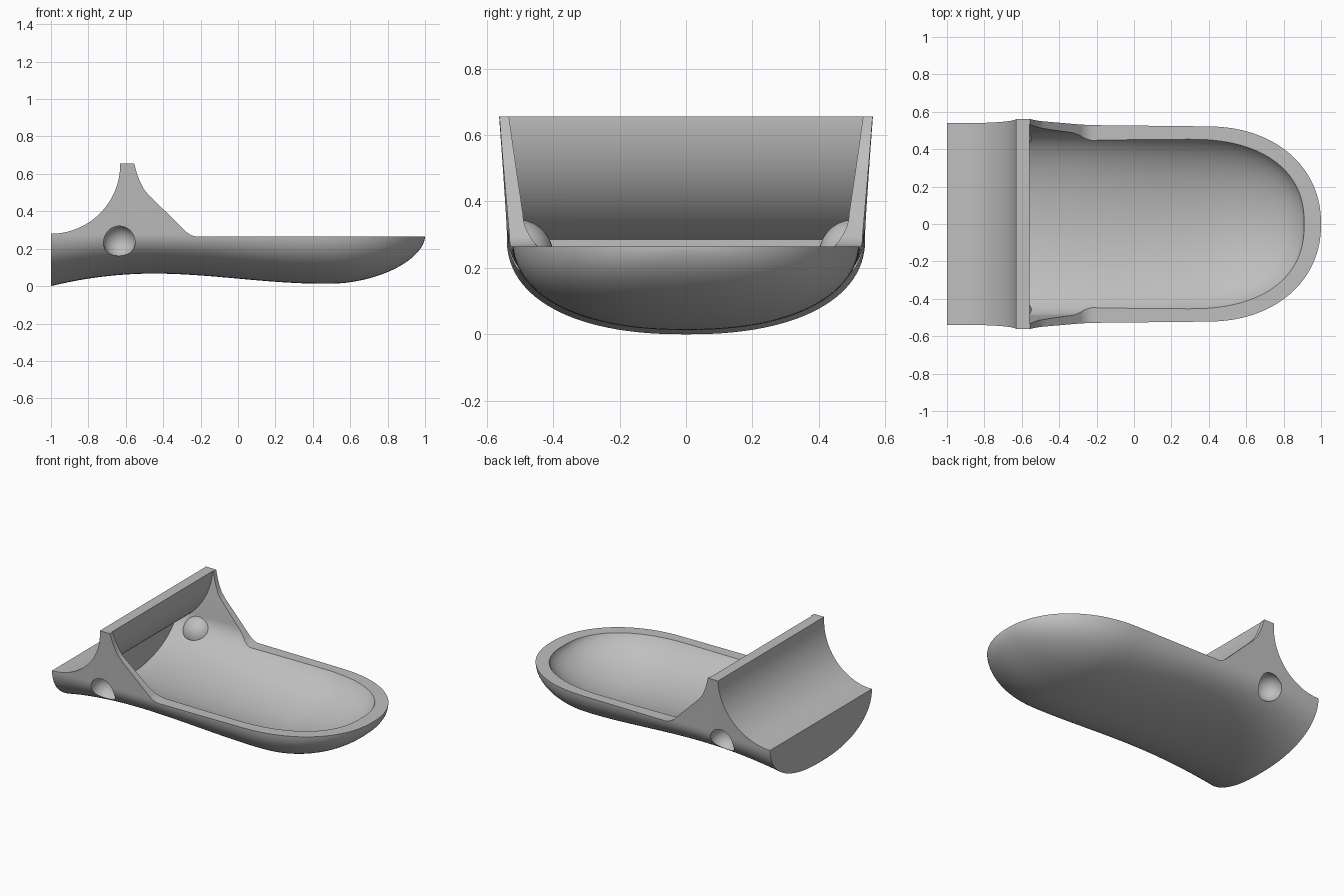
import bpy, bmesh, math
from mathutils import Matrix

RIM = 0.265      # height of the tray rim
TOP = 0.8        # cutters and lofts run up to here

cube = bpy.data.objects.get("Cube")
if cube:
    bpy.data.objects.remove(cube, do_unlink=True)

grey = bpy.data.materials.new("plain grey")
grey.use_nodes = True
colour = (0.52, 0.52, 0.52, 1)
grey.diffuse_color = colour
grey.node_tree.nodes["Principled BSDF"].inputs["Base Color"].default_value = colour


def finish(bm, name):
    bmesh.ops.recalc_face_normals(bm, faces=bm.faces)
    mesh = bpy.data.meshes.new(name)
    bm.to_mesh(mesh)
    bm.free()
    obj = bpy.data.objects.new(name, mesh)
    bpy.context.collection.objects.link(obj)
    return obj


def underside(x):
    """Height of the keel line, before the nose turns up."""
    if x < -0.45:
        return 0.067 - 0.067 * ((x + 0.45) / 0.55) ** 2
    t = min((x + 0.45) / 0.9, 1)
    return 0.067 - 0.054 * t * t * (3 - 2 * t)


def taper(x, start, tip, power):
    """1 along the straight part, rounding down to 0 at the tip."""
    t = min(max((x - start) / (tip - start), 0), 1)
    return max(1 - t ** power, 0) ** (1 / power)


def loft(name, back, tip, start, half_width, plan, fullness, belly, thickness, flare):
    """Bowl-shaped hull lofted along x; its widest line lies 'belly' above the rim."""
    bm = bmesh.new()
    rings = []
    steps, arc = 64, 56
    for i in range(steps + 1):
        x = back + (tip - 0.0005 - back) * math.sin(math.pi / 2 * i / steps)
        w = (half_width - 0.012 * (x + 0.25)) * taper(x, start, tip, plan)
        nose = taper(x, start + 0.1, tip, 1.8)
        centre = RIM + belly * nose
        d = (RIM + belly - underside(x) - thickness) * nose
        wide = w + flare * (TOP - centre)
        pts = [(-wide, TOP)]
        for k in range(arc + 1):
            a = math.pi * k / arc
            across = math.copysign(abs(math.cos(a)) ** (2 / fullness), math.cos(a))
            down = abs(math.sin(a)) ** (2 / fullness)
            pts.append((-w * across, centre - d * down))
        pts.append((wide, TOP))
        rings.append([bm.verts.new((x, y, z)) for y, z in pts])
    for a, b in zip(rings, rings[1:]):
        for k in range(len(a)):
            n = (k + 1) % len(a)
            bm.faces.new((a[k], a[n], b[n], b[k]))
    bm.faces.new(rings[0])
    bm.faces.new(rings[-1])
    return finish(bm, name)


def side_prism(name, outline):
    """Side outline in x and z, extruded across the width."""
    bm = bmesh.new()
    face = bm.faces.new([bm.verts.new((x, -1, z)) for x, z in outline])
    new = bmesh.ops.extrude_face_region(bm, geom=[face])["geom"]
    bmesh.ops.translate(bm, vec=(0, 2, 0),
                        verts=[v for v in new if isinstance(v, bmesh.types.BMVert)])
    return finish(bm, name)


def ball(name, side, radius):
    bm = bmesh.new()
    bmesh.ops.create_uvsphere(bm, u_segments=40, v_segments=24, radius=radius,
                              matrix=Matrix.Translation((-0.635, side * 0.505, 0.24)))
    return finish(bm, name)


def combine(obj, cutter, operation):
    """Apply a boolean and throw the cutter away."""
    mod = obj.modifiers.new("cut", 'BOOLEAN')
    mod.object, mod.operation, mod.solver = cutter, operation, 'EXACT'
    graph = bpy.context.evaluated_depsgraph_get()
    mesh = bpy.data.meshes.new_from_object(obj.evaluated_get(graph))
    obj.modifiers.clear()
    obj.data = mesh
    bpy.data.objects.remove(cutter, do_unlink=True)


def saddle_arc(rx, rz, last, steps=32):
    """Arc dropping back from the ridge, angle measured down from the ridge."""
    angles = [math.radians(last * i / steps) for i in range(steps + 1)]
    return [(-1 + rx * math.cos(a), 0.65 - rz * math.sin(a)) for a in angles]


# Outer body: full-sided hull trimmed by its side outline
body = loft("tray_body", -1, 1, 0.4, 0.531, 2.15, 2.3, 0.03, 0, 0.075)
front_slope = [(1.2, RIM), (-0.225, RIM), (-0.25, 0.272), (-0.275, 0.288), (-0.48, 0.49),
               (-0.505, 0.52), (-0.525, 0.56), (-0.54, 0.6), (-0.555, 0.655)]
outline = front_slope + [(-0.63, 0.655)] + saddle_arc(0.37, 0.37, 90)
outline += [(-1.2, 0.28), (-1.2, -0.2), (1.2, -0.2)]
combine(body, side_prism("side_trim", outline), 'INTERSECT')

# Cavity: rounder inner hull running back beneath the curved saddle
cavity = loft("cavity", -0.9, 0.91, 0.3, 0.49, 2.35, 2, 0.1, 0.06, 0.135)
hollow = [(1.2, 1), (-0.56, 1)] + saddle_arc(0.44, 0.41, 63)
hollow += [(-0.8, -0.2), (1.2, -0.2)]
combine(cavity, side_prism("cavity_trim", hollow), 'INTERSECT')

# Round sockets: bumps left standing inside, dimples cut outside
for side in (-1, 1):
    combine(cavity, ball("socket_bump", side, 0.105), 'DIFFERENCE')
combine(body, cavity, 'DIFFERENCE')
for side in (-1, 1):
    combine(body, ball("socket_dimple", side, 0.087), 'DIFFERENCE')

body.data.materials.clear()
body.data.materials.append(grey)
for poly in body.data.polygons:
    poly.material_index = 0
bpy.ops.object.select_all(action='DESELECT')
body.select_set(True)
bpy.context.view_layer.objects.active = body
bpy.ops.object.shade_smooth_by_angle(angle=math.radians(30))
